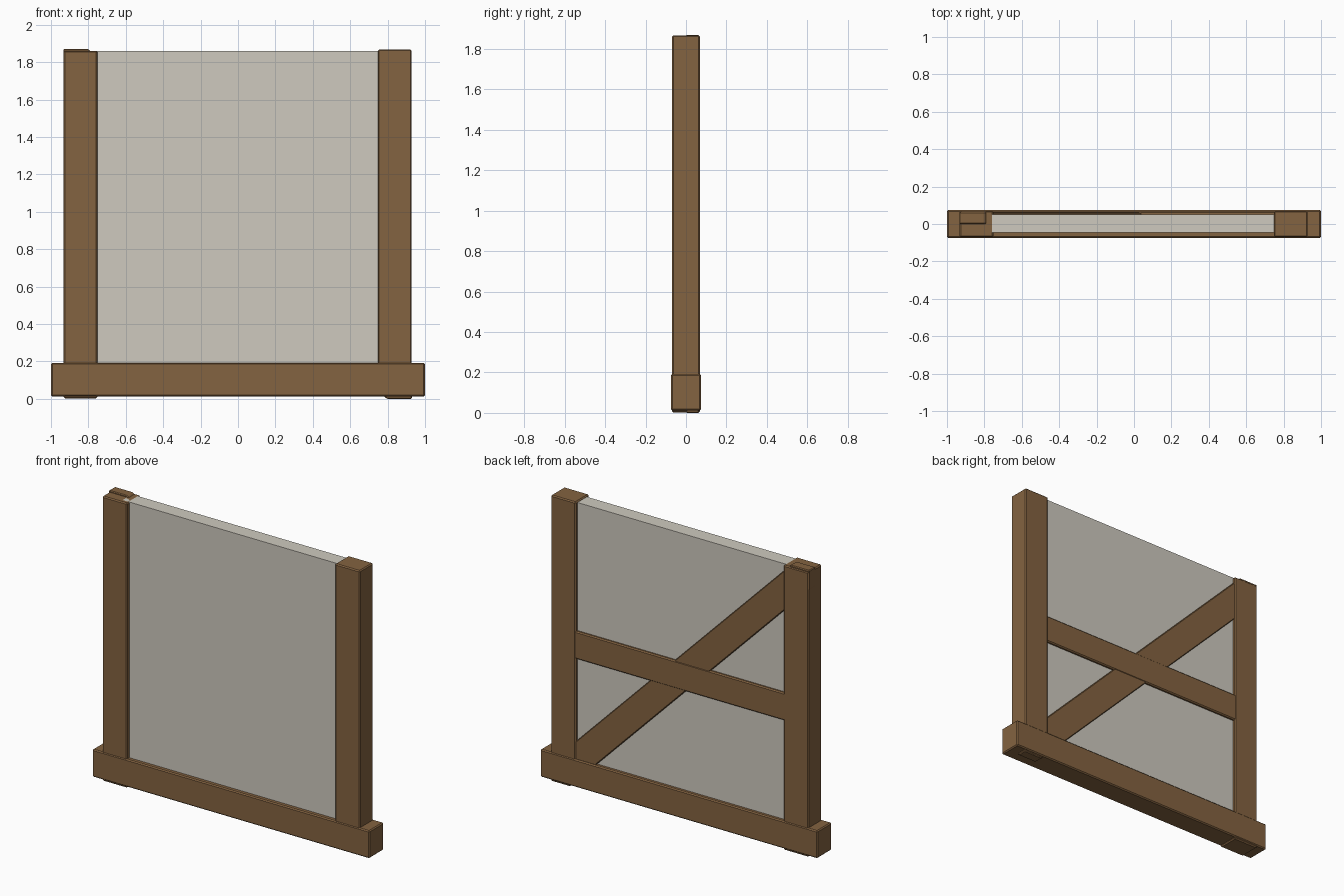
import bpy, bmesh

if "Cube" in bpy.data.objects:
    bpy.data.objects.remove(bpy.data.objects["Cube"])


def material(name, colour):
    m = bpy.data.materials.new(name)
    m.diffuse_color = (*colour, 1)
    m.use_nodes = True
    m.node_tree.nodes["Principled BSDF"].inputs["Base Color"].default_value = m.diffuse_color
    return m


wood = material("brown_timber", (0.23, 0.125, 0.052))
plaster = material("pale_plaster", (0.62, 0.59, 0.52))


def prism(name, outline, y0, y1, mat, bevel=0.0):
    """Extrude an x-z outline from y0 to y1, with optional chamfered edges."""
    bm = bmesh.new()
    face = bm.faces.new([bm.verts.new((x, y0, z)) for x, z in outline])
    ext = bmesh.ops.extrude_face_region(bm, geom=[face])
    verts = [g for g in ext["geom"] if isinstance(g, bmesh.types.BMVert)]
    bmesh.ops.translate(bm, verts=verts, vec=(0, y1 - y0, 0))
    bmesh.ops.recalc_face_normals(bm, faces=bm.faces[:])
    if bevel:
        bmesh.ops.bevel(bm, geom=bm.edges[:], offset=bevel, segments=1,
                        profile=0.5, affect='EDGES')
    mesh = bpy.data.meshes.new(name)
    bm.to_mesh(mesh)
    bm.free()
    mesh.materials.append(mat)
    ob = bpy.data.objects.new(name, mesh)
    bpy.context.collection.objects.link(ob)
    return ob


def rect(x0, x1, z0, z1):
    return [(x0, z0), (x1, z0), (x1, z1), (x0, z1)]


CH = 0.007

# Sill beam
prism("sill_beam", rect(-1, 1, 0.012, 0.192), -0.075, 0.075, wood, CH)

# Upright posts, the left one set slightly lower and showing under the sill
prism("left_post", rect(-0.932, -0.752, 0.002, 1.86), -0.07, 0.07, wood, CH)
prism("right_post", rect(0.748, 0.928, 0.012, 1.868), -0.07, 0.07, wood, CH)

# Infill panel, let into the posts and sill
prism("infill_panel", rect(-0.8, 0.8, 0.1, 1.86), -0.046, 0.051, plaster)

# Middle rail on the back
prism("middle_rail", rect(-0.85, 0.85, 0.845, 1.025), -0.03, 0.068, wood, CH)

# Diagonal brace with its ends cut square to the frame corners
prism("diagonal_brace",
      [(-0.934, 1.745), (0.795, 0), (0.93, 0),
       (0.93, 0.125), (-0.8, 1.87), (-0.934, 1.87)],
      0.0, 0.065, wood, 0.005)
